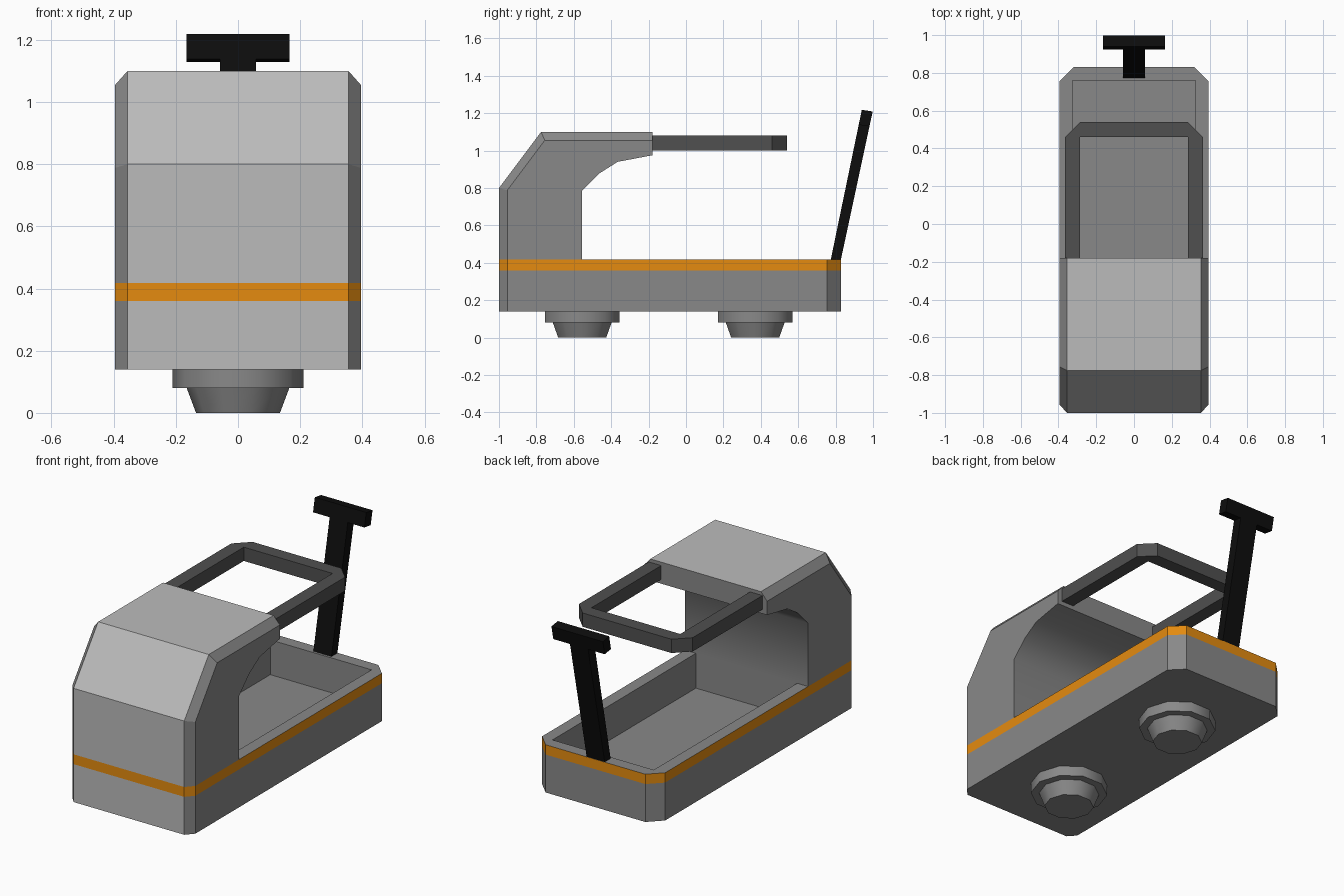
import bpy, bmesh, math

if "Cube" in bpy.data.objects:
    bpy.data.objects.remove(bpy.data.objects["Cube"])


def material(name, r, g, b):
    m = bpy.data.materials.new(name)
    m.diffuse_color = (r, g, b, 1)
    m.use_nodes = True
    m.node_tree.nodes["Principled BSDF"].inputs["Base Color"].default_value = m.diffuse_color
    return m


GREY = material("mid grey", 0.25, 0.25, 0.25)
LIGHT = material("light grey", 0.50, 0.50, 0.50)
ORANGE = material("orange", 0.78, 0.26, 0.005)
DARK = material("dark grey", 0.08, 0.08, 0.08)
BLACK = material("black", 0.004, 0.004, 0.004)


def finish(name, bm, mats):
    bmesh.ops.recalc_face_normals(bm, faces=bm.faces)
    me = bpy.data.meshes.new(name)
    bm.to_mesh(me)
    bm.free()
    for m in mats:
        me.materials.append(m)
    ob = bpy.data.objects.new(name, me)
    bpy.context.collection.objects.link(ob)
    return ob


def loop(bm, pts):
    return [bm.verts.new(p) for p in pts]


def bridge(bm, a, b):
    n = len(a)
    return [bm.faces.new((a[i], a[(i + 1) % n], b[(i + 1) % n], b[i])) for i in range(n)]


def prism(name, front, back, mat):
    bm = bmesh.new()
    a, b = loop(bm, front), loop(bm, back)
    bridge(bm, a, b)
    bm.faces.new(a)
    bm.faces.new(b)
    return finish(name, bm, [mat])


# Tub: chamfered box with orange band and sunken floor
RIM = 0.417
outline = [(-.355, -1), (.355, -1), (.395, -.955), (.395, .755),
           (.32, .83), (-.32, .83), (-.395, .755), (-.395, -.955)]
inner = [(-.325, -.555), (.325, -.555), (.325, .76), (-.325, .76)]
bm = bmesh.new()
low, mid, o = [loop(bm, [(x, y, z) for x, y in outline]) for z in (.14, .36, RIM)]
i, floor = [loop(bm, [(x, y, z) for x, y in inner]) for z in (RIM, .215)]
bm.faces.new(low)
bm.faces.new(floor)
bridge(bm, low, mid)[0].material_index = 1
for f in bridge(bm, mid, o):
    f.material_index = 2
bridge(bm, i, floor)
for f in ([o[7], o[0], o[1], o[2], i[1], i[0]], [o[2], o[3], i[2], i[1]],
          [o[3], o[4], i[2]], [o[4], o[5], i[3], i[2]],
          [o[5], o[6], i[3]], [o[6], o[7], i[0], i[3]]):
    bm.faces.new(f)
finish("tub", bm, [GREY, LIGHT, ORANGE])

# Hood: side profile with bevelled outer edge and smooth arch underneath
arch = [(-.18, .975), (-.365, .94), (-.46, .88), (-.555, .785), (-.555, RIM)]
full = [(-1, RIM), (-1, .8), (-.775, 1.1), (-.18, 1.1)] + arch
inset = [(-.955, RIM), (-.955, .788), (-.755, 1.055), (-.18, 1.055)] + arch
bm = bmesh.new()
rows = [loop(bm, [(x, y, z) for y, z in p])
        for x, p in ((-.395, inset), (-.355, full), (.355, full), (.395, inset))]
for k in range(3):
    faces = bridge(bm, rows[k], rows[k + 1])
    if k == 1:
        for f in faces[:3]:
            f.material_index = 1
    for f in faces[4:8]:
        f.smooth = True
bm.faces.new(rows[0])
bm.faces.new(rows[3])
finish("hood", bm, [GREY, LIGHT])

# Guard frame reaching back from the hood
frame = [(-.365, -.2), (-.365, .46), (-.285, .54), (.285, .54), (.365, .46), (.365, -.2),
         (.285, -.2), (.285, .46), (-.285, .46), (-.285, -.2)]
prism("guard_frame", [(x, y, 1.0) for x, y in frame],
      [(x, y, 1.08) for x, y in frame], DARK)

# Slanted T-shaped handle
tee = [(-.058, 0), (.058, 0), (.058, .9), (.165, .9), (.165, 1),
       (-.165, 1), (-.165, .9), (-.058, .9)]
prism("handle", [(x, .773 + .167 * t, .412 + .806 * t) for x, t in tee],
      [(x, .827 + .171 * t, .412 + .797 * t) for x, t in tee], BLACK)

# Two ten-sided pads underneath
for name, cy in (("front_pad", -.555), ("rear_pad", .37)):
    bm = bmesh.new()
    rings = [loop(bm, [(r * math.cos(k * math.pi / 5), cy + r * math.sin(k * math.pi / 5), z)
                       for k in range(10)])
             for r, z in ((.135, 0), (.165, .08), (.21, .08), (.21, .14))]
    for k in range(3):
        for f in bridge(bm, rings[k], rings[k + 1]):
            f.smooth = k != 1
    bm.faces.new(rings[0])
    bm.faces.new(rings[3])
    finish(name, bm, [GREY])
